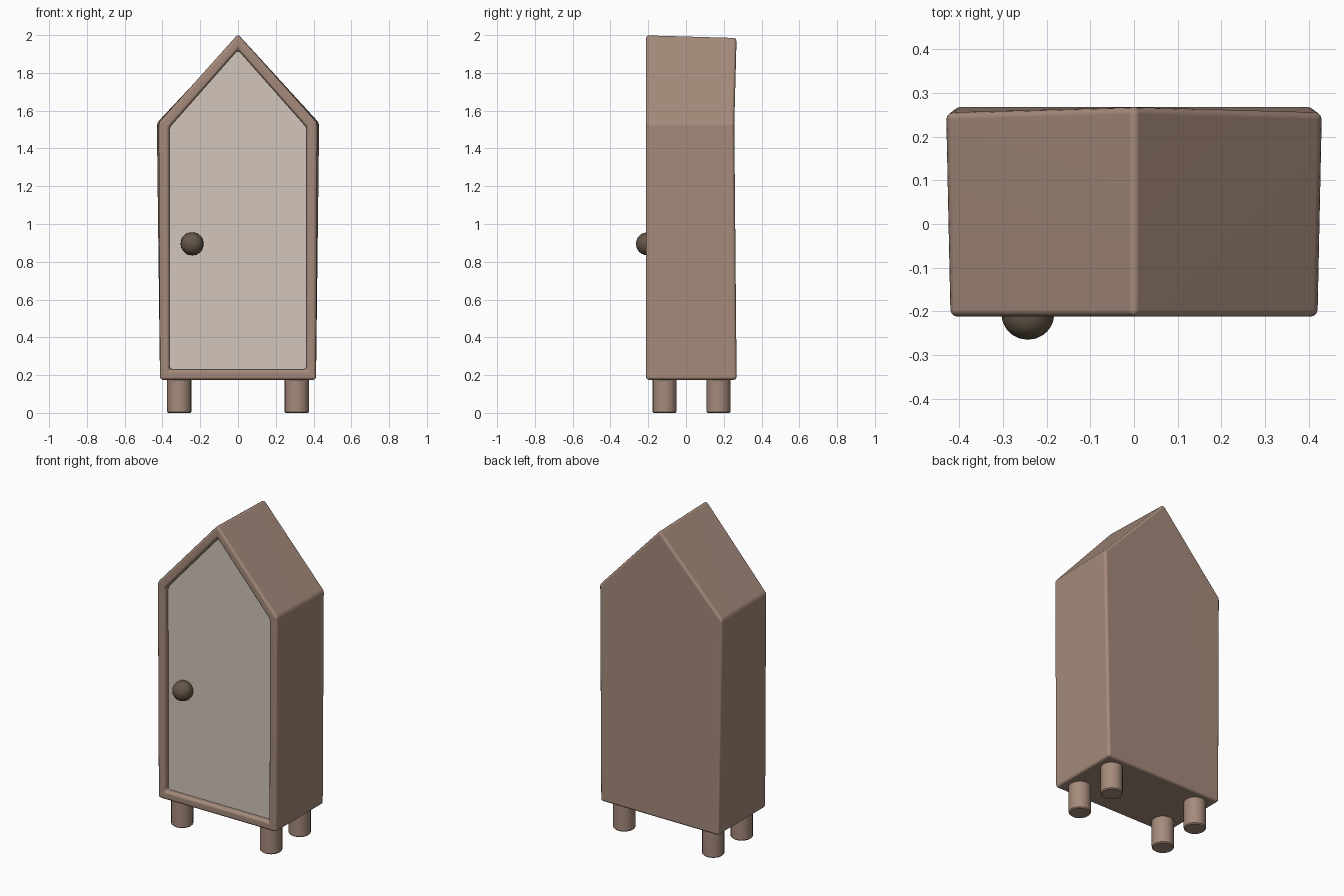
import bpy, bmesh, math

if "Cube" in bpy.data.objects:
    bpy.data.objects.remove(bpy.data.objects["Cube"])


def material(name, rgb):
    m = bpy.data.materials.new(name)
    m.diffuse_color = (*rgb, 1)
    m.use_nodes = True
    m.node_tree.nodes["Principled BSDF"].inputs["Base Color"].default_value = m.diffuse_color
    return m


WOOD = material("brown wood", (0.376, 0.255, 0.198))
PANEL = material("pale panel", (0.645, 0.565, 0.500))
KNOB = material("dark knob", (0.130, 0.095, 0.066))


def finish(bm, name, mat, angle=40):
    bmesh.ops.recalc_face_normals(bm, faces=bm.faces)
    me = bpy.data.meshes.new(name)
    bm.to_mesh(me)
    bm.free()
    ob = bpy.data.objects.new(name, me)
    bpy.context.collection.objects.link(ob)
    me.materials.append(mat)
    bpy.ops.object.select_all(action='DESELECT')
    ob.select_set(True)
    bpy.context.view_layer.objects.active = ob
    bpy.ops.object.shade_smooth_by_angle(angle=math.radians(angle))
    return ob


def gable(bottom, half_low, half_eave, eave, apex, y_low, y_eave, y_apex):
    """House-shaped five point outline."""
    return [(-half_low, y_low, bottom), (half_low, y_low, bottom),
            (half_eave, y_eave, eave), (0, y_apex, apex),
            (-half_eave, y_eave, eave)]


def loft(bm, outlines, cap_end=True):
    """Skin successive outlines and cap both ends."""
    rings = [[bm.verts.new(p) for p in o] for o in outlines]
    for a, b in zip(rings, rings[1:]):
        n = len(a)
        for i in range(n):
            j = (i + 1) % n
            bm.faces.new((a[i], a[j], b[j], b[i]))
    bm.faces.new(rings[0])
    bm.faces.new(rings[-1])


# Body: slightly flared case with a recess in the front, softened edges
bm = bmesh.new()
back = gable(0.175, 0.413, 0.43, 1.535, 1.992, 0.268, 0.255, 0.268)
front = gable(0.175, 0.413, 0.42, 1.535, 2.006, -0.212, -0.212, -0.212)
rim = gable(0.23, 0.362, 0.364, 1.51, 1.922, -0.212, -0.212, -0.212)
floor = [(x, -0.165, z) for x, y, z in rim]
loft(bm, [back, front, rim, floor])
bmesh.ops.recalc_face_normals(bm, faces=bm.faces)
sharp = [e for e in bm.edges if e.calc_face_angle(0) > 0.3
         and not all(abs(v.co.y + 0.165) < 1e-4 for v in e.verts)]
bmesh.ops.bevel(bm, geom=sharp, offset=0.016, segments=3, profile=0.5,
                affect='EDGES', clamp_overlap=True)
body = finish(bm, "cabinet_body", WOOD)
body.modifiers.new("flat face shading", 'WEIGHTED_NORMAL').keep_sharp = True

# Door panel set into the recess
bm = bmesh.new()
loft(bm, [gable(0.225, 0.366, 0.368, 1.512, 1.927, y, y, y)
          for y in (-0.160, -0.178)])
finish(bm, "door_panel", PANEL)

# Rounded knob made from a subdivided cube
bm = bmesh.new()
bmesh.ops.create_cube(bm, size=2)
bmesh.ops.subdivide_edges(bm, edges=bm.edges, cuts=5, use_grid_fill=True)
for v in bm.verts:
    v.co = v.co.normalized() * 0.061
bmesh.ops.translate(bm, verts=bm.verts, vec=(-0.243, -0.204, 0.895))
finish(bm, "door_knob", KNOB, 60)

# Four round legs with slightly softened feet
for yname, y in (("front", -0.113), ("back", 0.172)):
    for side, x in (("left", -0.311), ("right", 0.311)):
        bm = bmesh.new()
        bmesh.ops.create_cone(bm, cap_ends=True, segments=20, radius1=0.064,
                              radius2=0.064, depth=0.19)
        bmesh.ops.translate(bm, verts=bm.verts, vec=(x, y, 0.095))
        foot = [e for e in bm.edges if all(v.co.z < 0.001 for v in e.verts)]
        bmesh.ops.bevel(bm, geom=foot, offset=0.006, segments=1,
                        affect='EDGES')
        finish(bm, f"{yname}_{side}_leg", WOOD)
